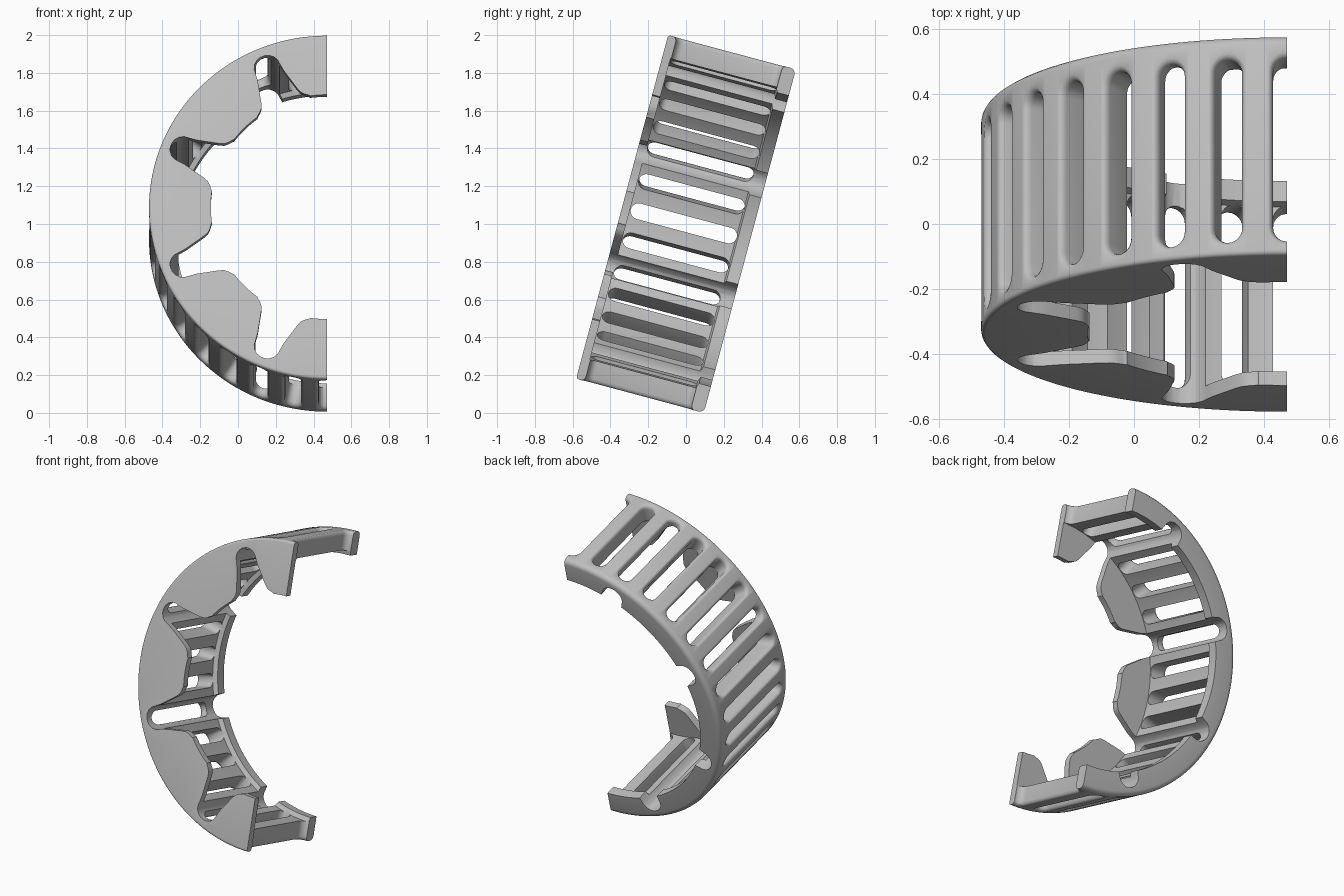
import bpy, bmesh, math
from mathutils import Matrix, Vector

if "Cube" in bpy.data.objects:
    bpy.data.objects.remove(bpy.data.objects["Cube"], do_unlink=True)

R = 0.942            # outer radius
HALF = 0.35          # half of the band width
CENTRE_X = 0.471
PITCH = math.pi / 16 # one slot per pitch

grey = bpy.data.materials.new("plain grey")
grey.use_nodes = True
grey.diffuse_color = (0.52, 0.52, 0.52, 1)
grey.node_tree.nodes["Principled BSDF"].inputs["Base Color"].default_value = grey.diffuse_color


def polar(angle, rho, t, y):
    """Point at radius rho and tangential offset t, angle measured from the top."""
    s, c = math.sin(angle), math.cos(angle)
    return Vector((-s * rho + c * t, y, c * rho + s * t))


def loft(bm, loops):
    """Skin a row of closed loops and cap both ends."""
    rows = [[bm.verts.new(p) for p in loop] for loop in loops]
    n = len(rows[0])
    for a, b in zip(rows, rows[1:]):
        for i in range(n):
            j = (i + 1) % n
            bm.faces.new((a[i], a[j], b[j], b[i]))
    bm.faces.new(rows[0][::-1])
    bm.faces.new(rows[-1])


def make(name, bm):
    bmesh.ops.recalc_face_normals(bm, faces=bm.faces)
    mesh = bpy.data.meshes.new(name)
    bm.to_mesh(mesh)
    bm.free()
    mesh.materials.append(grey)
    obj = bpy.data.objects.new(name, mesh)
    bpy.context.collection.objects.link(obj)
    return obj


def fillet(cx, cy, r, start):
    """Quarter-circle points going clockwise from the start angle."""
    angles = [math.radians(start - k * 22.5) for k in range(5)]
    return [(cx + r * math.cos(a), cy + r * math.sin(a)) for a in angles]


# Half ring: tall front plate, thinner slatted band, low back rim (radius, depth)
section = [(0.615, -HALF), (0.615, -0.306), (0.825, -0.306), (0.825, 0.275),
           (0.797, 0.285), (0.797, HALF)]
section += fillet(R - 0.03, HALF - 0.03, 0.03, 90)
section += fillet(R - 0.015, -HALF + 0.015, 0.015, 0)
bm = bmesh.new()
loft(bm, [[polar(math.pi * i / 96, r, 0, y) for r, y in section] for i in range(97)])
ring = make("slatted_half_ring", bm)


# Slots between the bars, rounded at the ends and flared at the outer surface
def stadium(angle, rho, grow):
    r, pts = 0.042 + grow, []
    for cy, start in ((0.236, 0), (-0.26, math.pi)):
        for k in range(13):
            a = start + math.pi * k / 12
            pts.append(polar(angle, rho, r * math.cos(a), cy + r * math.sin(a)))
    return pts


flare = [(0.70, 0), (R - 0.024, 0), (R - 0.012, 0.003), (R - 0.005, 0.009),
         (R, 0.018), (1.0, 0.02)]
bm = bmesh.new()
for i in range(17):
    loft(bm, [stadium(i * PITCH, rho, grow) for rho, grow in flare])
slots = make("slot_cutter", bm)

# Gaps between the teeth, narrow and round at the root, wide at the mouth
half_gap = [(0.55, 0.17), (0.60, 0.15), (0.618, 0.127), (0.635, 0.112), (0.66, 0.103),
            (0.73, 0.086), (0.78, 0.074), (0.815, 0.070), (0.845, 0.067),
            (0.868, 0.055), (0.884, 0.036), (0.892, 0.014)]
gap = half_gap + [(r, -t) for r, t in reversed(half_gap)]
bm = bmesh.new()
for i in range(4):
    angle = (2 + 4 * i) * PITCH
    loft(bm, [[polar(angle, r, t, y) for r, t in gap] for y in (-0.5, 0.5)])
gaps = make("gap_cutter", bm)

# Cut the ring
bpy.context.view_layer.objects.active = ring
for cutter in (gaps, slots):
    cutter.hide_render = True
    mod = ring.modifiers.new(cutter.name, 'BOOLEAN')
    mod.operation = 'DIFFERENCE'
    mod.solver = 'EXACT'
    mod.object = cutter
    bpy.ops.object.modifier_apply(modifier=mod.name)
    bpy.data.objects.remove(cutter, do_unlink=True)

# Tilt it and put it in place
ring.data.transform(Matrix.Translation((CENTRE_X, 0, 1.0)) @ Matrix.Rotation(math.radians(-15), 4, 'X'))
bpy.ops.object.select_all(action='DESELECT')
ring.select_set(True)
bpy.ops.object.shade_smooth_by_angle(angle=math.radians(32))
